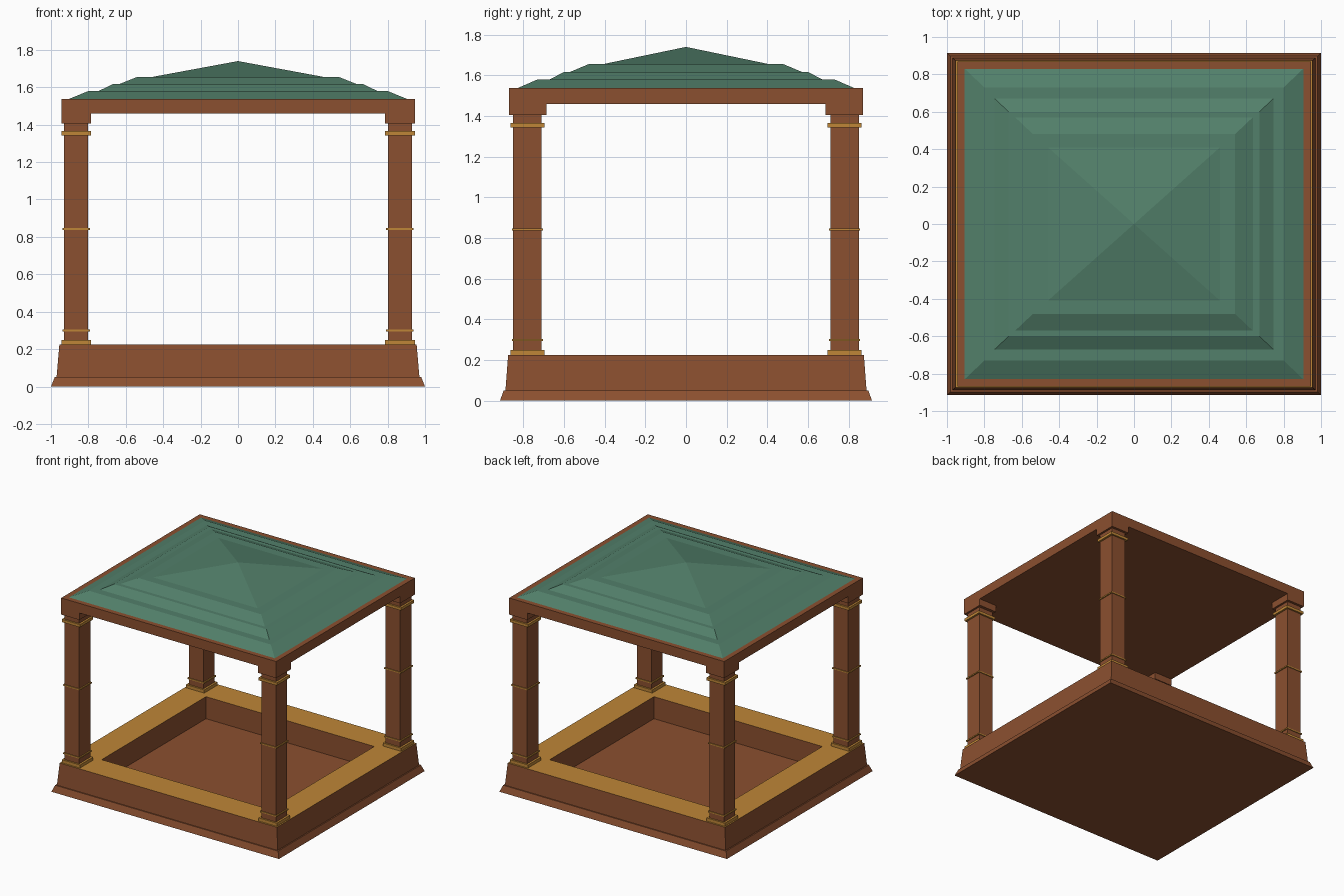
import bpy
import bmesh

if "Cube" in bpy.data.objects:
    bpy.data.objects.remove(bpy.data.objects["Cube"])


def material(name, color):
    m = bpy.data.materials.new(name)
    m.diffuse_color = (*color, 1)
    m.use_nodes = True
    m.node_tree.nodes["Principled BSDF"].inputs["Base Color"].default_value = m.diffuse_color
    return m


BROWN = material("brown wood", (0.26, 0.08, 0.029))
GOLD = material("gold trim", (0.52, 0.24, 0.038))
GREEN = material("green roof", (0.085, 0.215, 0.145))


def loft(name, rings, mats, center=(0, 0), gold_ring=None):
    """Stack rectangles (half x, half y, z); a zero-size last ring is an apex."""
    bm = bmesh.new()
    cx, cy = center
    loops = []
    for hx, hy, z in rings:
        if hx == 0:
            loops.append([bm.verts.new((cx, cy, z))])
        else:
            loops.append([bm.verts.new((cx + sx * hx, cy + sy * hy, z))
                          for sx, sy in ((-1, -1), (1, -1), (1, 1), (-1, 1))])
    bm.faces.new(loops[0][::-1])
    for i, (a, b) in enumerate(zip(loops, loops[1:])):
        for k in range(4):
            n = (k + 1) % 4
            if len(b) == 1:
                f = bm.faces.new((a[k], a[n], b[0]))
            else:
                f = bm.faces.new((a[k], a[n], b[n], b[k]))
            f.material_index = 1 if i == gold_ring else 0
    if len(loops[-1]) == 4:
        bm.faces.new(loops[-1])
    bmesh.ops.recalc_face_normals(bm, faces=bm.faces)
    me = bpy.data.meshes.new(name)
    bm.to_mesh(me)
    bm.free()
    for m in mats:
        me.materials.append(m)
    ob = bpy.data.objects.new(name, me)
    bpy.context.collection.objects.link(ob)
    return ob


def block(name, hx, hy, z0, z1, mat, center=(0, 0)):
    return loft(name, [(hx, hy, z0), (hx, hy, z1)], [mat], center)


# Sunken base with a flared foot, gold rim and recessed floor
loft("base", [(1.0, 0.915, 0), (0.98, 0.897, 0.05), (0.97, 0.888, 0.05),
              (0.955, 0.875, 0.225), (0.74, 0.655, 0.225), (0.74, 0.655, 0.05)],
     [BROWN, GOLD], gold_ring=3)

# Corner columns with gold bands and a bracket under the roof slab
BANDS = [("foot_band", 0.08, 0.225, 0.25), ("lower_band", 0.073, 0.294, 0.304),
         ("middle_band", 0.073, 0.837, 0.847), ("top_band", 0.08, 1.343, 1.365)]
for sx, xn in ((-1, "left"), (1, "right")):
    for sy, yn in ((-1, "front"), (1, "back")):
        c = (sx * 0.865, sy * 0.78)
        tag = f"{yn}_{xn}"
        block(f"column_{tag}", 0.064, 0.07, 0.22, 1.42, BROWN, c)
        for name, h, z0, z1 in BANDS:
            block(f"{name}_{tag}", h, h + 0.003, z0, z1, GOLD, c)
        block(f"bracket_{tag}", 0.08, 0.092, 1.405, 1.465, BROWN,
              (sx * 0.865, sy * 0.778))

# Roof slab
block("roof_slab", 0.945, 0.87, 1.46, 1.537, BROWN)

# Stepped hip roof
loft("roof", [(0.905, 0.83, 1.537), (0.80, 0.73, 1.58), (0.745, 0.67, 1.58),
              (0.67, 0.60, 1.617), (0.635, 0.57, 1.617), (0.54, 0.48, 1.655),
              (0.46, 0.41, 1.655), (0, 0, 1.74)], [GREEN])
